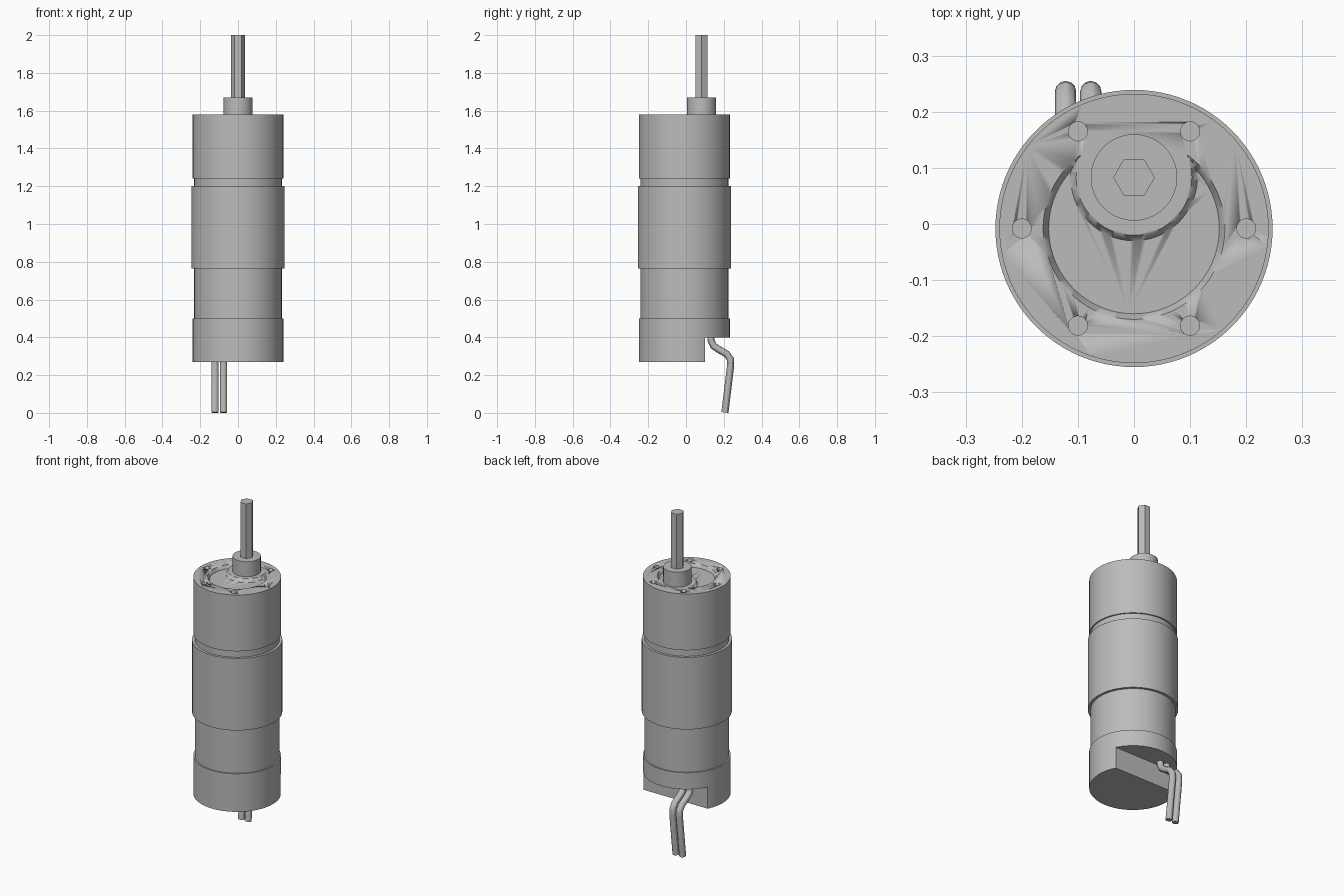
import bpy
from math import cos, sin, pi, radians
from mathutils import Vector

cube = bpy.data.objects.get("Cube")
if cube:
    bpy.data.objects.remove(cube, do_unlink=True)

AXIS_Y = -0.008    # housing axis
SHAFT_Y = 0.083    # offset output axis
TOP = 1.58

metal = bpy.data.materials.new("grey_metal")
metal.use_nodes = True
grey = (0.5, 0.5, 0.5, 1)
metal.diffuse_color = grey
metal.node_tree.nodes["Principled BSDF"].inputs["Base Color"].default_value = grey


def finish(obj, name):
    obj.name = name
    obj.data.materials.clear()
    obj.data.materials.append(metal)
    bpy.ops.object.shade_smooth_by_angle(angle=radians(30))
    return obj


def cone(name, x, y, z0, z1, r0, r1=None, sides=96):
    """Upright cylinder or frustum between two heights."""
    bpy.ops.mesh.primitive_cone_add(
        vertices=sides, radius1=r0, radius2=r0 if r1 is None else r1,
        depth=z1 - z0, location=(x, y, (z0 + z1) / 2))
    return finish(bpy.context.object, name)


def cut(target, cutter):
    """Subtract the cutter from the target and discard the cutter."""
    mod = target.modifiers.new("cut", "BOOLEAN")
    mod.operation = "DIFFERENCE"
    mod.solver = "EXACT"
    mod.object = cutter
    bpy.context.view_layer.objects.active = target
    bpy.ops.object.modifier_apply(modifier=mod.name)
    bpy.data.objects.remove(cutter, do_unlink=True)


# Stacked housing sections
end_cap = cone("end_cap", 0, AXIS_Y, 0.27, 0.50, 0.24)
cone("motor_can", 0, AXIS_Y, 0.50, 0.765, 0.232)
cone("middle_sleeve", 0, AXIS_Y, 0.765, 1.20, 0.247)
cone("neck_groove", 0, AXIS_Y, 1.20, 1.24, 0.232)
gearbox = cone("gearbox", 0, AXIS_Y, 1.24, TOP, 0.24)

# Notch at the back of the end cap for the wires
bpy.ops.mesh.primitive_cube_add(size=1, location=(0, 0.30, 0.30))
notch = bpy.context.object
notch.scale = (1, 0.40, 0.20)
cut(end_cap, notch)

# Crescent pocket with sloped walls around the output boss
floor, over = TOP - 0.02, TOP + 0.02
pocket = cone("pocket_cutter", 0, AXIS_Y, floor, over, 0.152, 0.172)
pad = cone("pad_cutter", 0, SHAFT_Y, floor - 0.01, over + 0.01, 0.118, 0.088)
cut(pocket, pad)
cut(gearbox, pocket)

# Ring of six mounting holes
for i in range(6):
    a = i * pi / 3
    cut(gearbox, cone("hole_cutter", 0.2 * cos(a), AXIS_Y + 0.2 * sin(a),
                      TOP - 0.05, over, 0.017, sides=32))

# Output boss and hexagonal shaft
cone("output_boss", 0, SHAFT_Y, TOP, 1.67, 0.077, sides=64)
shaft = cone("hex_shaft", 0, SHAFT_Y, 1.67, 2.0, 0.037, sides=6)
shaft.rotation_euler.z = pi / 6

# Two bent lead wires
path = [(0.132, 0.42), (0.132, 0.385), (0.145, 0.355), (0.175, 0.335),
        (0.215, 0.312), (0.235, 0.285), (0.236, 0.25), (0.206, 0.002)]
for name, x in (("right_wire", -0.122), ("left_wire", -0.077)):
    curve = bpy.data.curves.new(name, "CURVE")
    curve.dimensions = "3D"
    curve.bevel_depth = 0.019
    curve.bevel_resolution = 4
    curve.use_fill_caps = True
    spline = curve.splines.new("POLY")
    spline.points.add(len(path) - 1)
    for point, (y, z) in zip(spline.points, path):
        point.co = (x, y, z, 1)
    wire = bpy.data.objects.new(name, curve)
    bpy.context.collection.objects.link(wire)
    bpy.ops.object.select_all(action="DESELECT")
    wire.select_set(True)
    bpy.context.view_layer.objects.active = wire
    bpy.ops.object.convert(target="MESH")
    finish(bpy.context.object, name)
